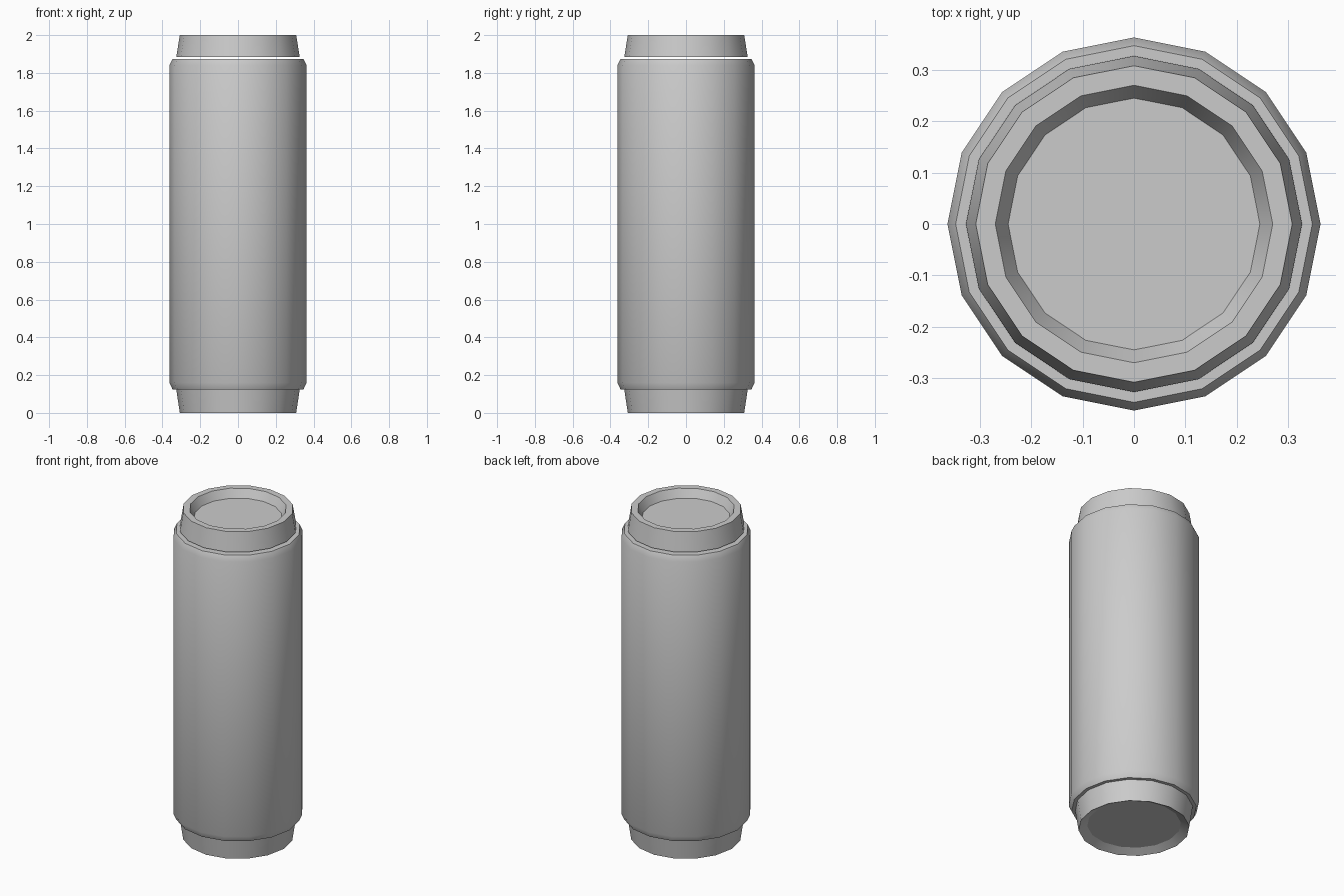
import bpy
import math
import bmesh

SIDES = 16

cube = bpy.data.objects.get("Cube")
if cube:
    bpy.data.objects.remove(cube, do_unlink=True)

# Single plain grey
grey = bpy.data.materials.new("plain_grey")
grey.use_nodes = True
colour = (0.6, 0.6, 0.6, 1.0)
grey.diffuse_color = colour
grey.node_tree.nodes["Principled BSDF"].inputs["Base Color"].default_value = colour


def lathe(name, profile, sharp_angle=30):
    """Spin (radius, z) points, listed bottom to top, and close both ends."""
    bm = bmesh.new()
    rings = []
    for radius, z in profile:
        ring = []
        for i in range(SIDES):
            a = 2 * math.pi * i / SIDES
            ring.append(bm.verts.new((radius * math.cos(a), radius * math.sin(a), z)))
        rings.append(ring)
    for low, high in zip(rings, rings[1:]):
        for i in range(SIDES):
            j = (i + 1) % SIDES
            bm.faces.new((low[i], low[j], high[j], high[i]))
    bm.faces.new(rings[0][::-1])
    bm.faces.new(rings[-1])
    mesh = bpy.data.meshes.new(name)
    bm.to_mesh(mesh)
    bm.free()
    mesh.materials.append(grey)
    obj = bpy.data.objects.new(name, mesh)
    bpy.context.collection.objects.link(obj)
    bpy.ops.object.select_all(action="DESELECT")
    obj.select_set(True)
    bpy.context.view_layer.objects.active = obj
    bpy.ops.object.shade_smooth_by_angle(angle=math.radians(sharp_angle))
    return obj


# Tapered foot with a shallow dished underside
lathe("foot", [(0.26, 0.025), (0.308, 0), (0.327, 0.125)], 24)

# Main cylinder with softened shoulders
lathe("body", [(0.347, 0.125), (0.363, 0.16), (0.363, 1.84), (0.347, 1.874)])

# Tapered lid, a hair above the body, with a recessed top
lathe("lid", [(0.327, 1.884), (0.308, 2.0), (0.27, 2.0), (0.245, 1.95)])
